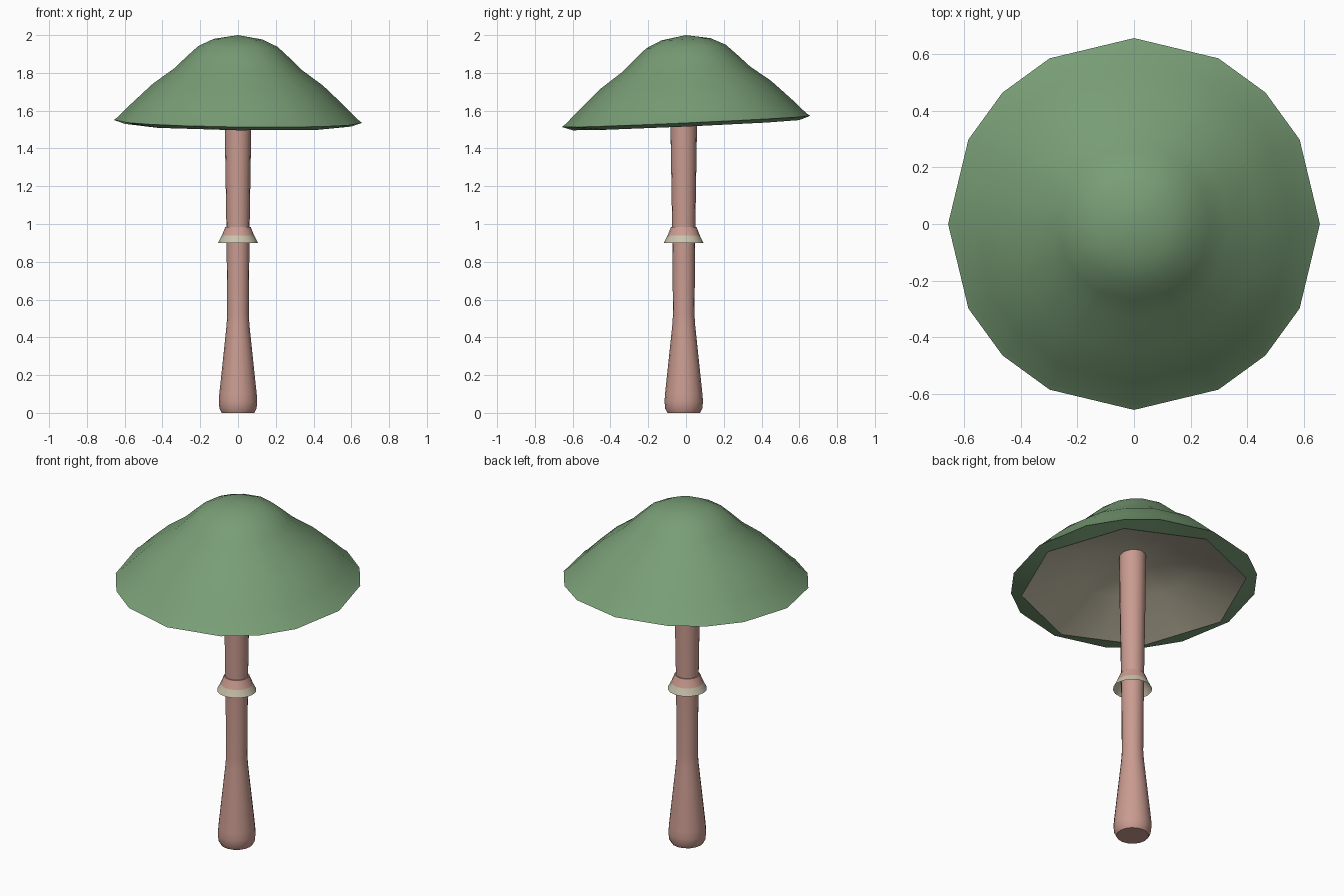
import bpy, bmesh
from math import cos, sin, radians, pi

if "Cube" in bpy.data.objects:
    bpy.data.objects.remove(bpy.data.objects["Cube"])


def make_material(name, rgb):
    mat = bpy.data.materials.new(name)
    mat.use_nodes = True
    color = (*rgb, 1.0)
    mat.diffuse_color = color
    mat.node_tree.nodes["Principled BSDF"].inputs["Base Color"].default_value = color
    return mat


green = make_material("moss green", (0.19, 0.34, 0.18))
pink = make_material("dusty pink", (0.59, 0.33, 0.28))
cream = make_material("cream", (0.59, 0.54, 0.41))

SIDES = 16


def even(r, i):
    """Point i of a regular ring."""
    a = 2 * pi * i / SIDES
    return r * cos(a), r * sin(a)


def scalloped(r, i):
    """Point i of the cap ring, with odd points pulled to the diagonals."""
    a = radians(90 * (i // 4) + (0, 27, 45, 63)[i % 4])
    return r * cos(a), r * sin(a)


def octagon(r, i):
    """Corners on even points, edge midpoints on odd ones."""
    return even(r if i % 2 == 0 else r * cos(pi / 8), i)


def lathe(name, rings, materials, slope=(0, 0), offset_y=0.0):
    """Skin rings of (radius, height, shape, material index of the band below)."""
    bm = bmesh.new()
    loops = []
    for r, z, shape, _ in rings:
        loop = []
        for i in range(SIDES):
            x, y = shape(r, i)
            loop.append(bm.verts.new((x, y + offset_y, z + slope[0] * x + slope[1] * y)))
        loops.append(loop)
    for (upper, lower), ring in zip(zip(loops, loops[1:]), rings):
        for i in range(SIDES):
            j = (i + 1) % SIDES
            face = bm.faces.new((upper[i], lower[i], lower[j], upper[j]))
            face.material_index = ring[3]
    # Close the ends, or collapse them to a pole
    for loop, ring in ((loops[0], rings[0]), (loops[-1], rings[-1])):
        if ring[0] > 0:
            bm.faces.new(loop).material_index = ring[3]
    bmesh.ops.remove_doubles(bm, verts=bm.verts, dist=0.0001)
    bmesh.ops.recalc_face_normals(bm, faces=bm.faces)
    mesh = bpy.data.meshes.new(name)
    bm.to_mesh(mesh)
    bm.free()
    for mat in materials:
        mesh.materials.append(mat)
    obj = bpy.data.objects.new(name, mesh)
    bpy.context.collection.objects.link(obj)
    bpy.ops.object.select_all(action="DESELECT")
    obj.select_set(True)
    bpy.context.view_layer.objects.active = obj
    bpy.ops.object.shade_smooth_by_angle(angle=radians(35))
    return obj


# Cap: domed crown, flared skirt, small lip, then the hollow gill side
crown = [(0, 2.0), (0.13, 1.978), (0.21, 1.94), (0.27, 1.885), (0.34, 1.818),
         (0.45, 1.738), (0.56, 1.635), (0.635, 1.56), (0.657, 1.543)]
cap = [(r, z, scalloped, 0) for r, z in crown]
cap += [(0.60, 1.523, octagon, 1), (0.32, 1.64, octagon, 1), (0, 1.735, even, 1)]
lathe("mushroom_cap", cap, [green, cream], slope=(-0.012, 0.045))

# Stem: slim shaft with a swollen, rounded foot
shaft = [(0.072, 1.76), (0.070, 1.5), (0.061, 0.95), (0.057, 0.52), (0.061, 0.46),
         (0.099, 0.1), (0.102, 0.06), (0.098, 0.022), (0.086, 0)]
lathe("stem", [(r, z, even, 0) for r, z in shaft], [pink], offset_y=-0.012)

# Stem ring: flared skirt, pink above and cream below and inside
skirt = [(0.055, 0.985, 0), (0.067, 0.985, 0), (0.086, 0.938, 1),
         (0.105, 0.9, 1), (0.078, 0.94, 1), (0.055, 0.965, 1)]
lathe("stem_ring", [(r, z, even, m) for r, z, m in skirt], [pink, cream], offset_y=-0.012)
